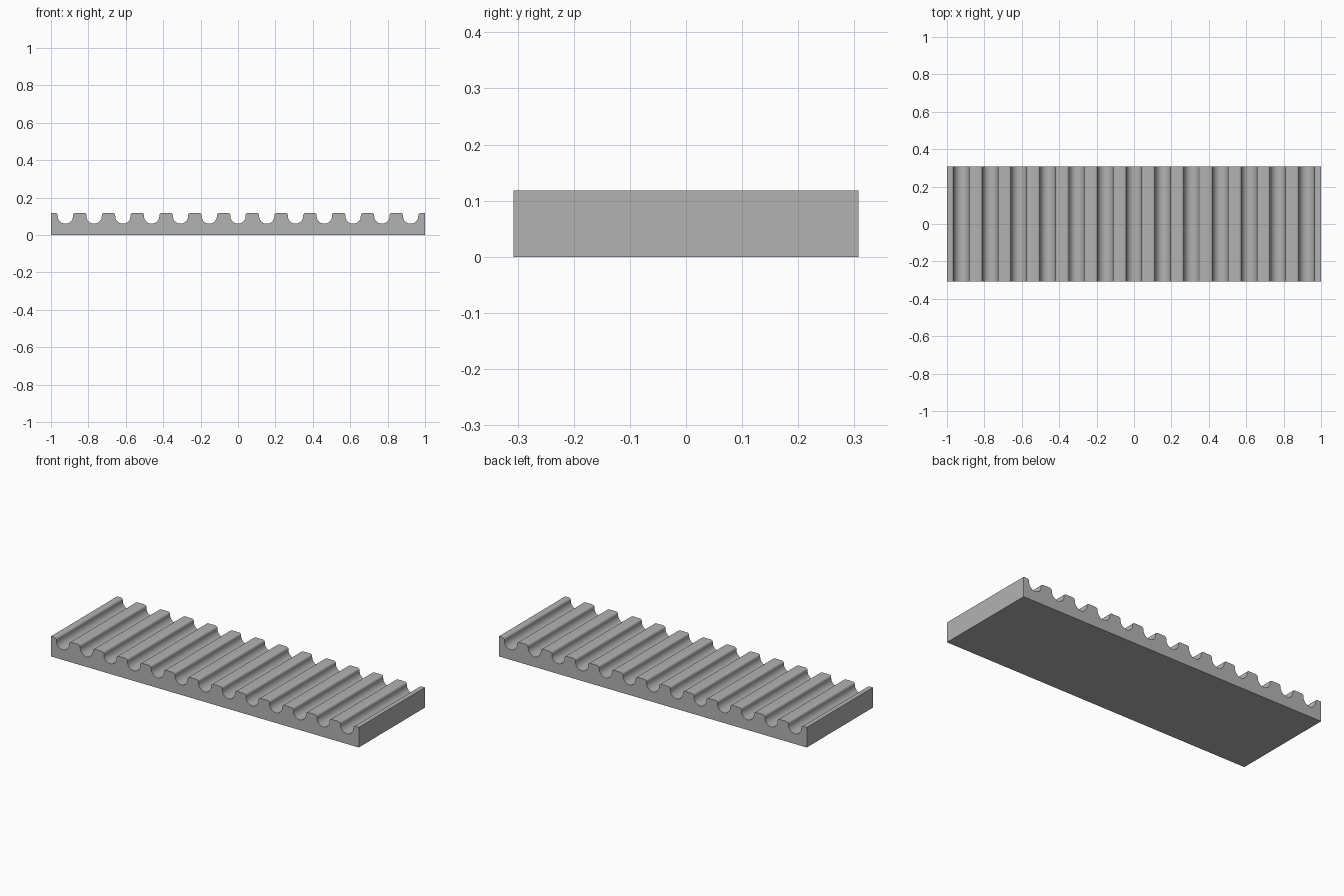
import bpy, bmesh
from math import sin, cos, pi

cube = bpy.data.objects.get("Cube")
if cube:
    bpy.data.objects.remove(cube, do_unlink=True)

GROOVES, LENGTH, WIDTH, HEIGHT = 13, 2.0, 0.615, 0.118
PITCH = LENGTH / GROOVES
FLOOR, RADIUS, FILLET = 0.06, 0.041, 0.013
STEPS = 8

grey = bpy.data.materials.new("grey")
grey.use_nodes = True
colour = (0.45, 0.45, 0.45, 1)
grey.diffuse_color = colour
grey.node_tree.nodes["Principled BSDF"].inputs["Base Color"].default_value = colour


def arc(cx, cz, r, start, end, steps):
    angles = [start + (end - start) * i / steps for i in range(steps + 1)]
    return [(cx + r * cos(a), cz + r * sin(a)) for a in angles]


def groove(cx):
    """Rounded lip, round floor, rounded lip."""
    lip = RADIUS + FILLET
    lip_z = HEIGHT - FILLET
    return (arc(cx - lip, lip_z, FILLET, pi / 2, 0, STEPS)
            + arc(cx, FLOOR + RADIUS, RADIUS, pi, 2 * pi, 2 * STEPS)
            + arc(cx + lip, lip_z, FILLET, pi, pi / 2, STEPS))


# Side profile of the toothed strip
half = LENGTH / 2
profile = [(-half, 0), (-half, HEIGHT)]
for i in range(GROOVES):
    profile += groove(-half + (i + 0.5) * PITCH)
profile += [(half, HEIGHT), (half, 0)]

# Extrude the profile across the width
bm = bmesh.new()
face = bm.faces.new([bm.verts.new((x, -WIDTH / 2, z)) for x, z in profile])
swept = bmesh.ops.extrude_face_region(bm, geom=[face])["geom"]
bmesh.ops.translate(bm, vec=(0, WIDTH, 0),
                    verts=[v for v in swept if isinstance(v, bmesh.types.BMVert)])
bmesh.ops.recalc_face_normals(bm, faces=bm.faces)
mesh = bpy.data.meshes.new("toothed_belt_strip")
bm.to_mesh(mesh)
bm.free()
mesh.materials.append(grey)

strip = bpy.data.objects.new("toothed_belt_strip", mesh)
bpy.context.collection.objects.link(strip)
bpy.ops.object.select_all(action="DESELECT")
strip.select_set(True)
bpy.context.view_layer.objects.active = strip
bpy.ops.object.shade_smooth_by_angle(angle=pi / 6)
